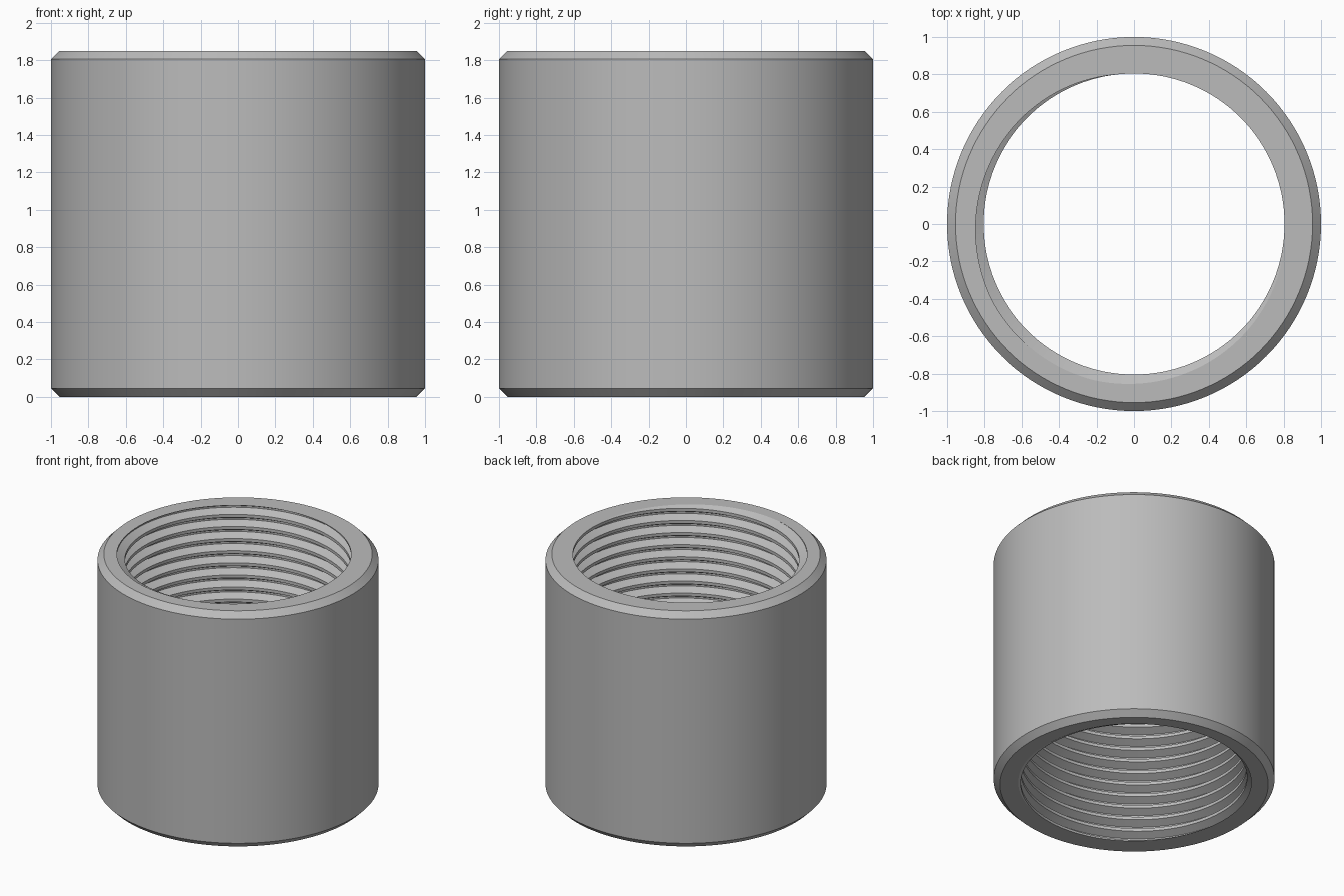
import bpy, bmesh, math

cube = bpy.data.objects.get("Cube")
if cube:
    bpy.data.objects.remove(cube, do_unlink=True)

HEIGHT = 1.85
CHAMFER = 0.045
SEGMENTS = 128
PITCH = 0.095
CREST, ROOT = 0.805, 0.862
# Thread profile over one turn: (fraction of pitch, radius)
PROFILE = [(0.0, CREST), (0.25, CREST), (0.56, ROOT), (0.69, ROOT), (1.0, CREST)]
# Angle, in turns, at which a crest band starts on the top rim
TOP_START = 0.27


def thread_radius(phase):
    phase %= 1.0
    for (a, ra), (b, rb) in zip(PROFILE, PROFILE[1:]):
        if phase <= b:
            return ra + (rb - ra) * (phase - a) / (b - a)
    return CREST


def section(turn):
    """Closed (radius, height) outline of the wall at one angle."""
    base = HEIGHT + (turn - TOP_START) * PITCH
    points = []
    for k in range(-math.ceil(HEIGHT / PITCH) - 3, 3):
        for frac, _ in PROFILE[:-1]:
            z = min(max(base + (k + frac) * PITCH, 0.0), HEIGHT)
            points.append((thread_radius((z - base) / PITCH), z))
    points += [(1 - CHAMFER, HEIGHT), (1, HEIGHT - CHAMFER),
               (1, CHAMFER), (1 - CHAMFER, 0)]
    return points


# Right-handed internal thread and chamfered outer wall in one sweep
bm = bmesh.new()
columns = []
for i in range(SEGMENTS + 1):
    angle = 2 * math.pi * i / SEGMENTS
    columns.append([bm.verts.new((r * math.cos(angle), r * math.sin(angle), z))
                    for r, z in section(i / SEGMENTS)])
for a, b in zip(columns, columns[1:]):
    for j in range(len(a)):
        k = (j + 1) % len(a)
        bm.faces.new((a[j], a[k], b[k], b[j]))
bmesh.ops.remove_doubles(bm, verts=bm.verts, dist=0.0002)
bmesh.ops.recalc_face_normals(bm, faces=bm.faces)

mesh = bpy.data.meshes.new("threaded_sleeve")
bm.to_mesh(mesh)
bm.free()
sleeve = bpy.data.objects.new("threaded_sleeve", mesh)
bpy.context.collection.objects.link(sleeve)

# Plain grey metal
grey = bpy.data.materials.new("grey_metal")
grey.use_nodes = True
colour = (0.5, 0.5, 0.5, 1)
grey.diffuse_color = colour
grey.node_tree.nodes["Principled BSDF"].inputs["Base Color"].default_value = colour
mesh.materials.append(grey)

bpy.context.view_layer.objects.active = sleeve
sleeve.select_set(True)
bpy.ops.object.shade_smooth_by_angle(angle=math.radians(25))
